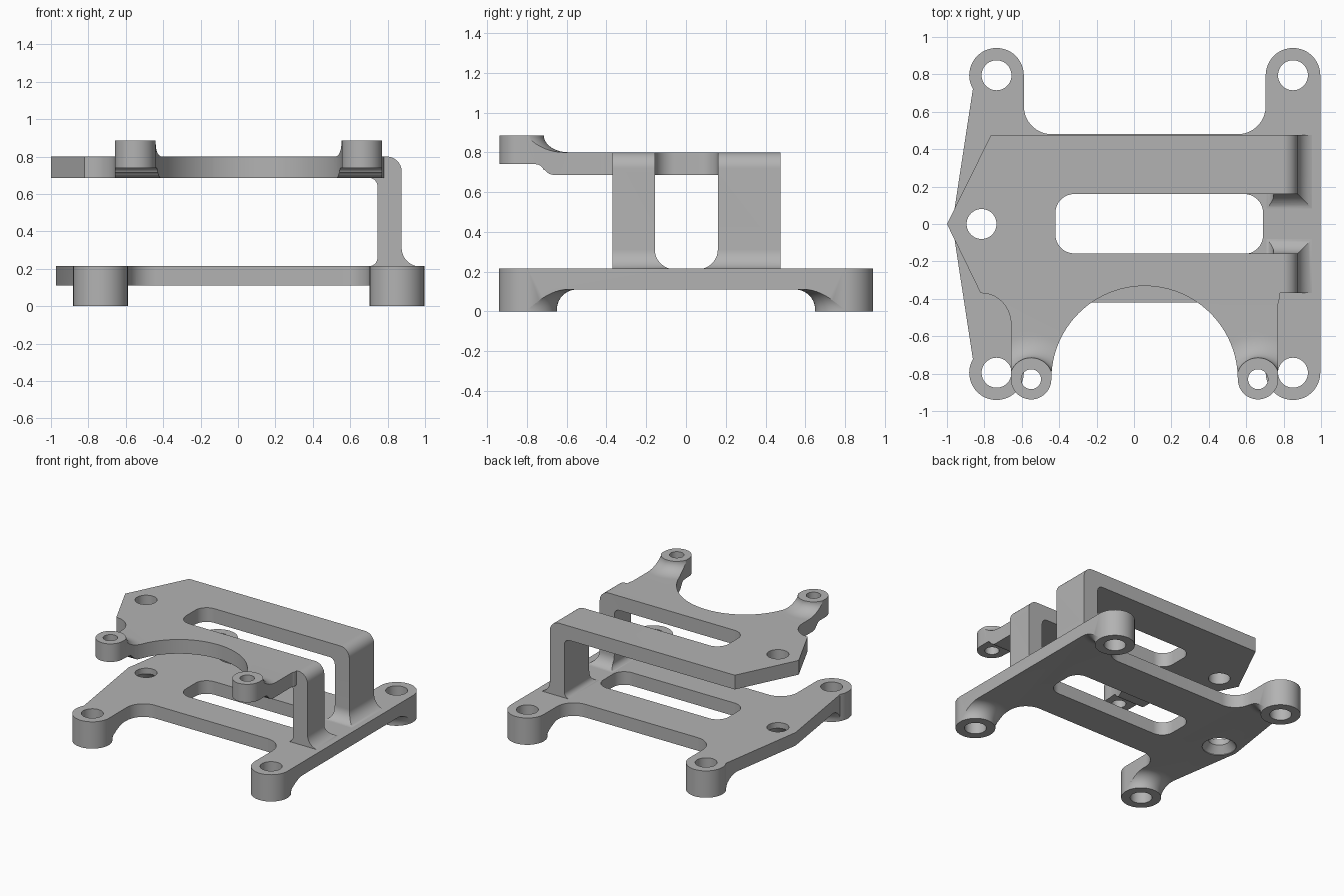
import bpy, bmesh
from math import sin, cos, pi, radians
from mathutils import Vector

if "Cube" in bpy.data.objects:
    bpy.data.objects.remove(bpy.data.objects["Cube"], do_unlink=True)

grey = bpy.data.materials.new("plain_grey")
grey.use_nodes = True
grey.diffuse_color = (0.45, 0.45, 0.45, 1)
grey.node_tree.nodes["Principled BSDF"].inputs["Base Color"].default_value = (0.45, 0.45, 0.45, 1)


def arc(cx, cy, r, a0, a1, n=14, ry=None):
    """Points on a circular or elliptical arc, angles in degrees."""
    ry = ry or r
    steps = [radians(a0 + (a1 - a0) * i / n) for i in range(n + 1)]
    return [(cx + r * cos(a), cy + ry * sin(a)) for a in steps]


def finish(name, bm):
    bmesh.ops.remove_doubles(bm, verts=bm.verts, dist=1e-5)
    bmesh.ops.recalc_face_normals(bm, faces=bm.faces)
    mesh = bpy.data.meshes.new(name)
    bm.to_mesh(mesh)
    bm.free()
    mesh.materials.append(grey)
    ob = bpy.data.objects.new(name, mesh)
    bpy.context.collection.objects.link(ob)
    return ob


def prism(name, pts, lo, hi, axis="z"):
    """Extrude a closed profile along an axis: xy for z, xz for y, yz for x."""
    place = {"z": lambda a, b, c: (a, b, c),
             "y": lambda a, b, c: (a, c, b),
             "x": lambda a, b, c: (c, a, b)}[axis]
    bm = bmesh.new()
    face = bm.faces.new([bm.verts.new(place(a, b, lo)) for a, b in pts])
    new = bmesh.ops.extrude_face_region(bm, geom=[face])["geom"]
    verts = [v for v in new if isinstance(v, bmesh.types.BMVert)]
    bmesh.ops.translate(bm, verts=verts, vec=Vector(place(0, 0, hi - lo)))
    return finish(name, bm)


def lathe(name, profile, x, y, n=48):
    """Closed solid of revolution from (radius, z) points."""
    bm = bmesh.new()
    rings = [[bm.verts.new((x + r * cos(2 * pi * i / n), y + r * sin(2 * pi * i / n), z))
              for i in range(n)] for r, z in profile]
    for a, b in zip(rings, rings[1:]):
        for i in range(n):
            j = (i + 1) % n
            bm.faces.new((a[i], a[j], b[j], b[i]))
    bm.faces.new(rings[0])
    bm.faces.new(rings[-1])
    return finish(name, bm)


def combine(target, operation, *tools):
    """Apply a boolean with each tool, then discard the tool."""
    for tool in tools:
        tool.hide_render = True
        mod = target.modifiers.new("cut", "BOOLEAN")
        mod.operation, mod.solver, mod.object = operation, "EXACT", tool
        bpy.context.view_layer.objects.active = target
        bpy.ops.object.modifier_apply(modifier=mod.name)
        bpy.data.objects.remove(tool, do_unlink=True)


def hole(x, y, r):
    return lathe("hole_cutter", [(r, -0.1), (r, 1.1)], x, y)


def box(x0, x1, y0, y1, z0, z1):
    return prism("box", [(x0, y0), (x1, y0), (x1, y1), (x0, y1)], z0, z1)


# ---- Base plate: outline with four lugs ----
FEET = [(x, y) for x in (-0.735, 0.85) for y in (-0.795, 0.795)]


def base_half(edge):
    """Outline of one half from the right side round to the left point."""
    return (arc(0.85, 0.795, 0.146, 0, 180, 24)
            + arc(0.554, edge + 0.15, 0.15, 0, -90)
            + arc(-0.439, edge + 0.15, 0.15, -90, -180)
            + arc(-0.735, 0.795, 0.146, 0, 210, 28))


front_half = [(x, -y) for x, y in reversed(base_half(0.42))]
outline = base_half(0.48) + [(-0.972, 0)] + front_half

base = box(-1.1, 1.1, -1.1, 1.1, 0.11, 0.215)
for x, y in FEET:
    # Foot that flares into the underside of the plate
    flare = [(0.146, -0.05)] + list(reversed(arc(0.246, 0.01, 0.1, 90, 180, 10))) + [(0.246, 0.16)]
    combine(base, "UNION", lathe("foot", flare, x, y))
combine(base, "INTERSECT", prism("base_outline", outline, 0, 0.3))
slot = (arc(0.59, 0.06, 0.1, 0, 90) + arc(-0.32, 0.06, 0.1, 90, 180)
        + arc(-0.32, -0.06, 0.1, 180, 270) + arc(0.59, -0.06, 0.1, 270, 360))
combine(base, "DIFFERENCE", prism("base_slot", slot, 0.05, 0.3),
        hole(-0.815, 0, 0.08),
        lathe("countersink", [(0.125, 0.08), (0.125, 0.115), (0.08, 0.17)], -0.815, 0),
        *[hole(x, y, 0.08) for x, y in FEET])
base.name = base.data.name = "base_plate"

# ---- Upper bracket: plate bent down into legs ----
side = ([(-1.1, 0.8)] + list(reversed(arc(0.795, 0.72, 0.08, 0, 90)))
        + arc(0.975, 0.312, 0.1, 180, 270) + [(0.975, 0.2), (0.7, 0.2)]
        + arc(0.7, 0.26, 0.046, 270, 360) + arc(0.7, 0.64, 0.046, 0, 90)
        + [(-1.1, 0.686)])
upper = prism("upper_bracket", side, -0.37, 0.475, "y")
combine(upper, "UNION", box(-1.1, 0.78, -1.1, -0.3, 0.686, 0.8))

# Raised screw eyes flaring out of the two front arms
EYES = [(-0.55, -0.83), (0.663, -0.83)]
for x, y in EYES:
    flare = [(0.108, 0.72), (0.24, 0.74)] + arc(0.24, 0.885, 0.125, 270, 180, 12, 0.085) + [(0.108, 0.885)]
    combine(upper, "UNION", lathe("eye", flare, x, y))

# Plan shape with the round front bay
plan = ([(1.1, -0.37), (1.1, 0.475), (-0.765, 0.475), (-1, 0), (-0.82, -0.37)]
        + arc(-0.815, -0.535, 0.157, 90, 0, 14, 0.165)
        + arc(-0.55, -0.83, 0.108, 180, 360, 24)
        + arc(0.0565, -0.83, 0.4985, 180, 0, 48)
        + arc(0.663, -0.83, 0.108, 180, 360, 24)
        + arc(0.831, -0.43, 0.06, 180, 90))
combine(upper, "INTERSECT", prism("plan", plan, 0.1, 1))

# Stepped underside of the arms
step = ([(-1.1, 0.6), (-1.1, 0.74)] + arc(-0.755, 0.7, 0.04, 90, 20, 8)
        + arc(-0.66, 0.73, 0.055, 205, 270, 8, 0.044) + [(-0.66, 0.6)])
combine(upper, "DIFFERENCE", prism("arm_step", step, -0.9, 0.9, "x"))

# Slot through the plate and the gap between the legs
plate_slot = ([(1.1, -0.157), (1.1, 0.16)] + arc(-0.32, 0.06, 0.1, 90, 180)
              + arc(-0.32, -0.057, 0.1, 180, 270))
leg_gap = ([(0.16, 0.66), (-0.157, 0.66)] + arc(-0.057, 0.312, 0.1, 180, 270)
           + arc(0.06, 0.312, 0.1, 270, 360))
combine(upper, "DIFFERENCE", prism("plate_slot", plate_slot, 0.65, 1),
        prism("leg_gap", leg_gap, 0.6, 1.1, "x"),
        hole(-0.815, 0, 0.08), *[hole(x, y, 0.053) for x, y in EYES])

# ---- Smooth curved walls, keep edges crisp ----
for ob in (base, upper):
    bpy.ops.object.select_all(action="DESELECT")
    ob.select_set(True)
    bpy.context.view_layer.objects.active = ob
    bpy.ops.object.shade_smooth_by_angle(angle=radians(30))
